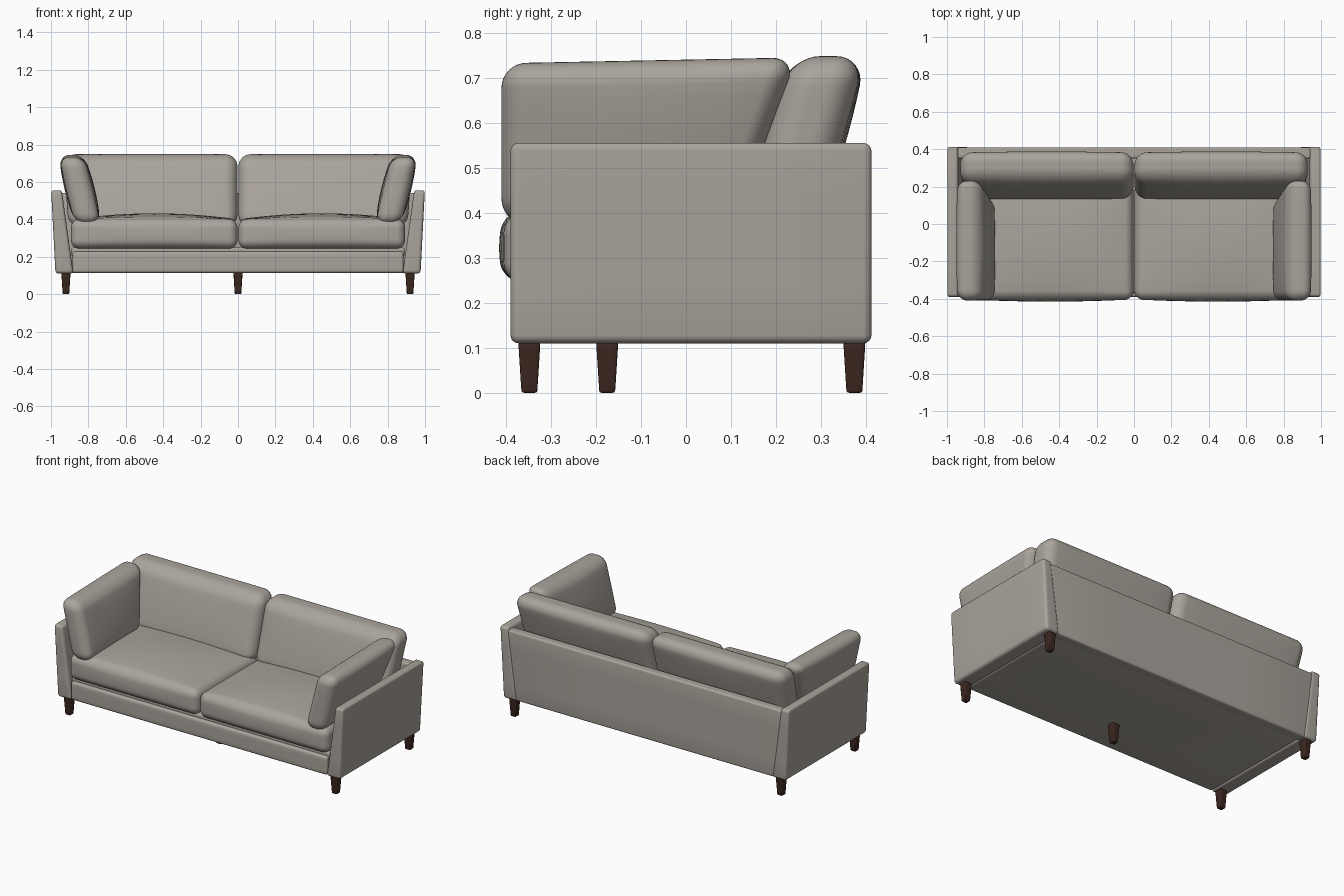
import bpy, bmesh, math
from mathutils import Vector

if "Cube" in bpy.data.objects:
    bpy.data.objects.remove(bpy.data.objects["Cube"])


def material(name, rgb):
    m = bpy.data.materials.new(name)
    m.diffuse_color = (*rgb, 1)
    m.use_nodes = True
    m.node_tree.nodes["Principled BSDF"].inputs["Base Color"].default_value = m.diffuse_color
    return m


fabric = material("grey_fabric", (0.40, 0.37, 0.33))
wood = material("dark_wood", (0.045, 0.02, 0.014))


def rounded_box(name, lo, hi, r, mat, deform=None, mirror=False, n=8):
    """Box with rounded edges; deform(p, u) moves points, u is -1..1 in the box."""
    lo, hi = Vector(lo), Vector(hi)
    mid, half = (lo + hi) / 2, (hi - lo) / 2
    bm = bmesh.new()
    bmesh.ops.create_cube(bm, size=2)
    bmesh.ops.subdivide_edges(bm, edges=bm.edges[:], cuts=2 * n - 1, use_grid_fill=True)
    for v in bm.verts:
        p, inner = Vector(), Vector()
        for i in range(3):
            # half of the rows go to the rounded edge, half to the flat middle
            a, core = abs(v.co[i]), half[i] - r
            s = core * a / 0.5 if a < 0.5 else core + r * math.tan((a - 0.5) * math.pi / 2)
            p[i] = math.copysign(s, v.co[i])
            inner[i] = max(-core, min(core, p[i]))
        d = p - inner
        p = inner + d.normalized() * r
        u = Vector((p[i] / half[i] for i in range(3)))
        p += mid
        v.co = deform(p, u) if deform else p
    bmesh.ops.recalc_face_normals(bm, faces=bm.faces[:])
    me = bpy.data.meshes.new(name)
    bm.to_mesh(me)
    bm.free()
    for f in me.polygons:
        f.use_smooth = True
    me.materials.append(mat)
    ob = bpy.data.objects.new(name, me)
    bpy.context.collection.objects.link(ob)
    if mirror:
        mod = ob.modifiers.new("mirror", 'MIRROR')
        mod.use_mirror_merge = False
    return ob


def bulge(a, b):
    return (1 - a * a) * (1 - b * b)


# flared arm panels
def arm_shape(p, u):
    t, f = (p.z - 0.11) / 0.445, (p.x - 0.88) / 0.095
    inner, outer = 0.88 + 0.062 * t, 0.976 + 0.023 * t
    return Vector((inner + (outer - inner) * f, p.y, p.z))


rounded_box("arm_panel", (0.88, -0.39, 0.11), (0.975, 0.412, 0.555), 0.018, fabric,
            arm_shape, True, 4)


# base and back panel, the back widening with the arms
rounded_box("base", (-0.885, -0.39, 0.113), (0.885, 0.39, 0.228), 0.015, fabric, n=4)
rounded_box("seat_deck", (-0.89, -0.37, 0.2), (0.89, 0.37, 0.25), 0.01, fabric, n=4)


def back_shape(p, u):
    return Vector((p.x * (0.895 + 0.055 * (p.z - 0.11) / 0.42) / 0.9, p.y, p.z))


rounded_box("back_panel", (-0.9, 0.35, 0.112), (0.9, 0.408, 0.54), 0.012, fabric,
            back_shape, n=4)


# seat cushions with domed tops
def seat_shape(p, u):
    if u.z > 0:
        p.z += 0.032 * bulge(u.x, u.y * 0.9) * u.z
    if u.y < 0:
        p.y -= 0.012 * bulge(u.x, u.z) * -u.y
    return p


rounded_box("seat_cushion", (0.003, -0.403, 0.243), (0.893, 0.22, 0.4), 0.045, fabric,
            seat_shape, True)


# leaning back cushions
def back_cushion_shape(p, u):
    p.y += 0.29 * (p.z - 0.65) + 0.012 * bulge(u.x, u.z) * u.y
    p.x += 0.07 * (p.z - 0.7) * (u.x + 1) / 2
    return p


rounded_box("back_cushion", (0.003, 0.205, 0.36), (0.93, 0.37, 0.748), 0.065, fabric,
            back_cushion_shape, True)


# leaning side cushions, rear edge cut to follow the back
def side_cushion_shape(p, u):
    t = (u.y + 1) / 2
    p.x += 0.24 * (p.z - 0.4) + 0.014 * bulge(u.y, u.z) * u.x
    p.y += 0.38 * (p.z - 0.72) * t
    p.z += 0.013 * t
    return p


rounded_box("side_cushion", (0.742, -0.41, 0.378), (0.876, 0.243, 0.732), 0.055, fabric,
            side_cushion_shape, True)


# tapered legs
def leg(name, x, y, mirror):
    def taper(p, u):
        k = 0.7 + 0.3 * p.z / 0.12
        return Vector((x + (p.x - x) * k, y + (p.y - y) * k, p.z))
    rounded_box(name, (x - 0.025, y - 0.025, 0), (x + 0.025, y + 0.025, 0.12), 0.006, wood,
                taper, mirror, 3)


leg("front_leg", 0.92, -0.348, True)
leg("rear_leg", 0.92, 0.374, True)
leg("centre_leg", 0, -0.175, False)
